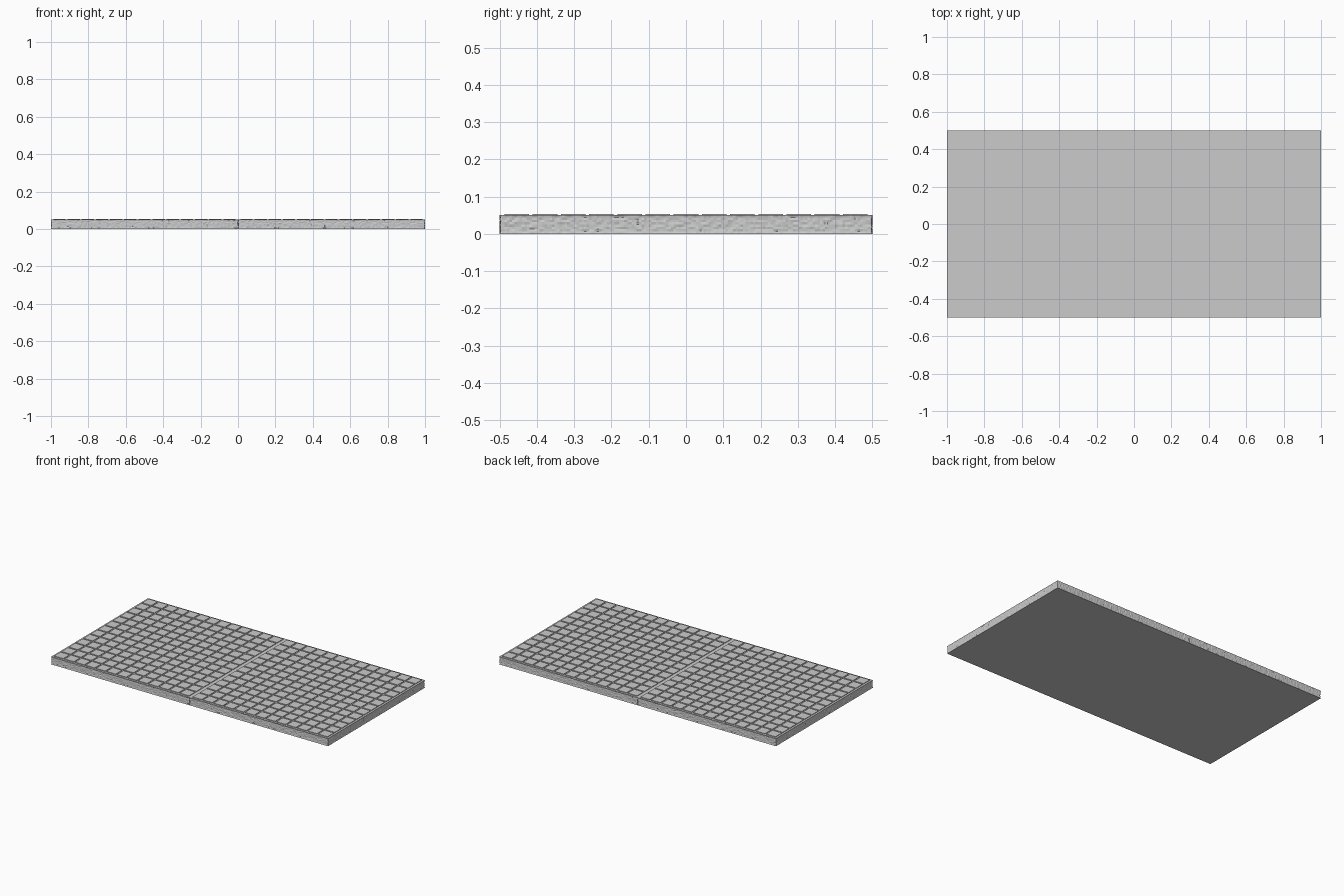
import bpy, bmesh, random
from mathutils import Matrix

if "Cube" in bpy.data.objects:
    bpy.data.objects.remove(bpy.data.objects["Cube"])

random.seed(4)
BODY_H, TOP_H = 0.05, 0.054
TILES = 13
PITCH, TILE = 0.0757, 0.066
STEPS, ROWS = 150, 8      # resolution of the rough side walls
ROUGH = 0.003


def finish(bm, name, x):
    bmesh.ops.recalc_face_normals(bm, faces=bm.faces)
    mesh = bpy.data.meshes.new(name)
    bm.to_mesh(mesh)
    bm.free()
    obj = bpy.data.objects.new(name, mesh)
    obj.location.x = x
    bpy.context.collection.objects.link(obj)


def perimeter():
    corners = [(-.5, -.5), (.5, -.5), (.5, .5), (-.5, .5)]
    for i, (x0, y0) in enumerate(corners):
        x1, y1 = corners[(i + 1) % 4]
        for s in range(STEPS):
            t = s / STEPS
            yield x0 + (x1 - x0) * t, y0 + (y1 - y0) * t


# square slab with flat faces and a coarse, granular side wall
def slab(name, x):
    bm = bmesh.new()
    rings = []
    for r in range(ROWS + 1):
        ring = []
        for px, py in perimeter():
            inset = random.uniform(0, ROUGH) if 0 < r < ROWS else 0
            k = 0.5 - inset
            ring.append(bm.verts.new((max(-k, min(k, px)), max(-k, min(k, py)),
                                      BODY_H * r / ROWS)))
        rings.append(ring)
    n = len(rings[0])
    for a, b in zip(rings, rings[1:]):
        for i in range(n):
            j = (i + 1) % n
            bm.faces.new((a[i], a[j], b[j], b[i]))
    bm.faces.new(rings[0][::-1])
    bm.faces.new(rings[-1])
    finish(bm, name, x)


# raised square pads on the top face
def pads(name, x):
    bm = bmesh.new()
    h = TOP_H - BODY_H
    for i in range(TILES):
        for j in range(TILES):
            cx, cy = ((k - (TILES - 1) / 2) * PITCH for k in (i, j))
            bmesh.ops.create_cube(bm, size=1, matrix=Matrix.Translation(
                (cx, cy, BODY_H + h / 2)) @ Matrix.Diagonal((TILE, TILE, h, 1)))
    finish(bm, name, x)


# two slabs side by side
for side, x in (("left", -0.5), ("right", 0.5)):
    slab(side + "_slab", x)
    pads(side + "_raised_pads", x)
